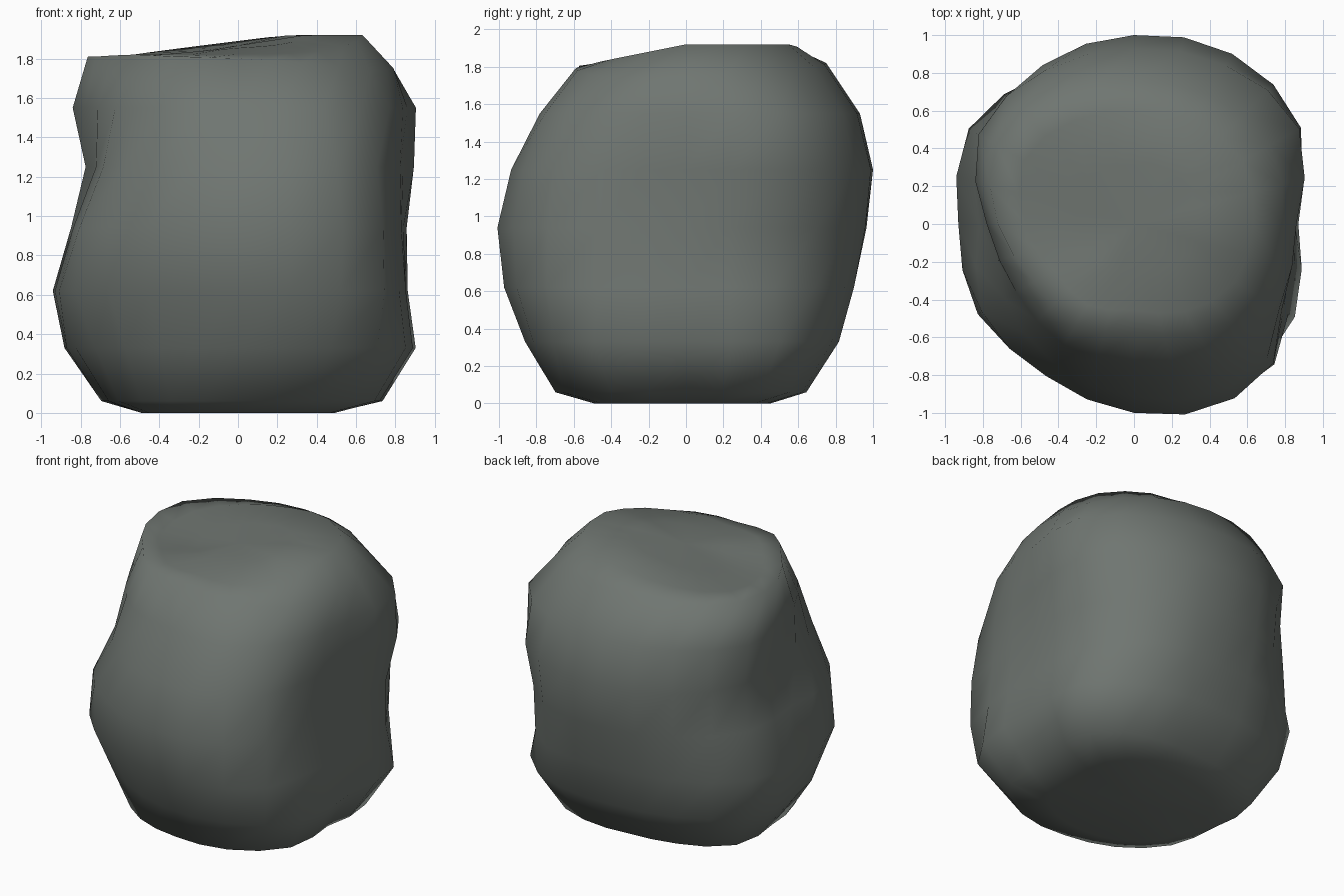
import bpy, bmesh, math

if "Cube" in bpy.data.objects:
    bpy.data.objects.remove(bpy.data.objects["Cube"])

SEGMENTS = 24
LEVELS = [0.0, 0.06, 0.33, 0.62, 0.94, 1.25, 1.55]

# Vertical profiles: radius at each level plus the rim, every 30 degrees from +x
PROFILES = [
    [.48, .70, .87, .85, .84, .84, .86, .79],    # right
    [.52, .82, 1.0, .95, .95, 1.02, 1.01, .83],
    [.50, .72, .90, .98, 1.01, 1.04, .97, .79],
    [.44, .63, .81, .88, .965, 1.0, .93, .75],   # back
    [.47, .67, .85, .92, .95, .97, .94, .79],
    [.52, .76, .94, 1.01, .95, .89, .95, .84],
    [.49, .67, .87, .93, .82, .73, .78, .72],    # left
    [.52, .70, .84, .955, .93, .79, .72, .61],
    [.50, .69, .79, .91, .93, .85, .74, .62],
    [.49, .69, .84, .955, 1.0, .915, .75, .57],  # front
    [.52, .76, .94, 1.04, 1.06, 1.0, .87, .67],
    [.54, .80, .98, .94, .91, .90, .89, .77],
]
RIM_Z = [1.75, 1.76, 1.80, 1.82, 1.81, 1.81, 1.81, 1.82, 1.81, 1.80, 1.78, 1.74]
# Extra fullness of the front right edge at each level
EDGE = [0, 0, .03, .05, .05, .04, 0, 0]


def around(values, t):
    """Smooth closed interpolation of values, t in 0..1."""
    n = len(values)
    i = int(t * n + 1e-6)
    f = t * n - i
    a, b, c, d = (values[(i + k) % n] for k in (-1, 0, 1, 2))
    return b + .5 * f * (c - a + f * (2*a - 5*b + 4*c - d + f * (3*(b - c) + d - a)))


def girth(level, t):
    """Radius at a level, with the front right edge bulged out."""
    bump = EDGE[level] * math.exp(-((t * 360 - 315) / 10) ** 2)
    return around([p[level] for p in PROFILES], t) + bump


def crown(x, y):
    """Flat top falling off to the left and front, with a shallow dip."""
    dip = .05 * math.exp(-8 * ((x + .3) ** 2 + (y + .05) ** 2))
    return min(1.92, 1.89 + .12 * x, 1.92 + .2 * y) - dip


bm = bmesh.new()


def ring(radius, height):
    verts = []
    for s in range(SEGMENTS):
        t = s / SEGMENTS
        r = radius(t)
        x, y = r * math.cos(math.tau * t), r * math.sin(math.tau * t)
        verts.append(bm.verts.new((x, y, height(t, x, y))))
    return verts


# Side rings, then the rim and the inner rings of the crown
rings = [ring(lambda t: girth(i, t), lambda t, x, y: z) for i, z in enumerate(LEVELS)]
for scale in (1, .8, .42):
    rings.append(ring(
        lambda t: scale * girth(7, t),
        lambda t, x, y: around(RIM_Z, t) if scale == 1 else crown(x, y)))

for low, high in zip(rings, rings[1:]):
    for s in range(SEGMENTS):
        n = (s + 1) % SEGMENTS
        bm.faces.new((low[s], low[n], high[n], high[s]))

# Close the base and the crown with fans
for loop, z in ((rings[0][::-1], 0), (rings[-1], crown(0, 0))):
    tip = bm.verts.new((0, 0, z))
    for s in range(SEGMENTS):
        bm.faces.new((loop[s], loop[(s + 1) % SEGMENTS], tip))

for face in bm.faces:
    face.smooth = True
mesh = bpy.data.meshes.new("boulder")
bm.to_mesh(mesh)
bm.free()
boulder = bpy.data.objects.new("boulder", mesh)
bpy.context.collection.objects.link(boulder)

# Dark grey-green stone
stone = bpy.data.materials.new("stone")
stone.diffuse_color = (.16, .18, .165, 1)
stone.use_nodes = True
stone.node_tree.nodes["Principled BSDF"].inputs["Base Color"].default_value = stone.diffuse_color
mesh.materials.append(stone)
